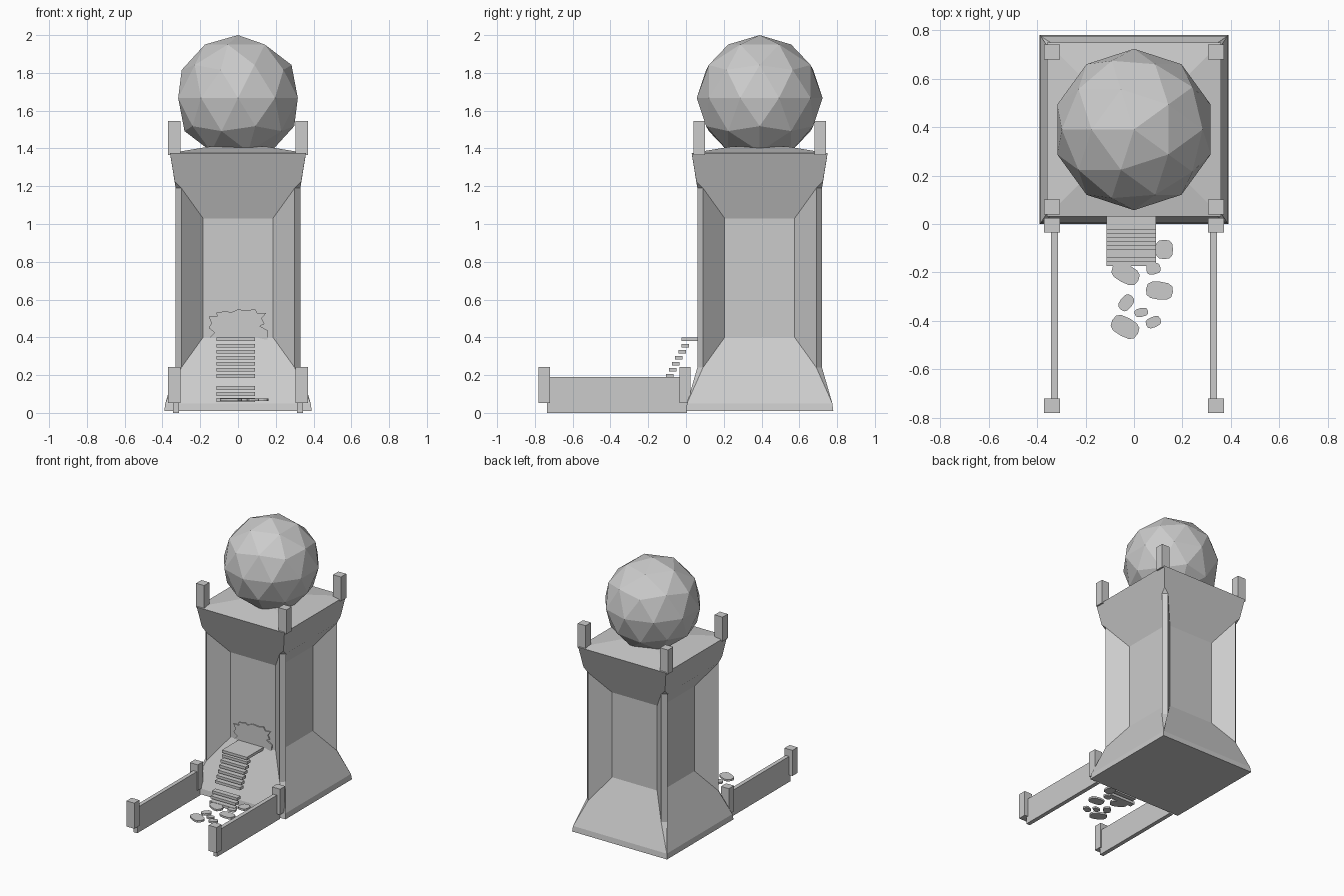
import bpy, bmesh, math
from mathutils import Matrix, Vector

if "Cube" in bpy.data.objects:
    bpy.data.objects.remove(bpy.data.objects["Cube"])

stone = bpy.data.materials.new("grey stone")
stone.use_nodes = True
GREY = (0.6, 0.6, 0.6, 1)
stone.diffuse_color = GREY
stone.node_tree.nodes["Principled BSDF"].inputs["Base Color"].default_value = GREY

CY = 0.39  # tower centre along y


def finish(name, bm):
    bmesh.ops.recalc_face_normals(bm, faces=bm.faces[:])
    mesh = bpy.data.meshes.new(name)
    bm.to_mesh(mesh)
    bm.free()
    mesh.materials.append(stone)
    obj = bpy.data.objects.new(name, mesh)
    bpy.context.collection.objects.link(obj)
    return obj


def box(name, centre, size):
    bm = bmesh.new()
    bmesh.ops.create_cube(bm, size=1)
    bmesh.ops.scale(bm, vec=size, verts=bm.verts)
    bmesh.ops.translate(bm, vec=centre, verts=bm.verts)
    return finish(name, bm)


def plate(name, outline, offset):
    """Extrude a closed outline of 3D points by an offset."""
    bm = bmesh.new()
    face = bm.faces.new([bm.verts.new(p) for p in outline])
    out = bmesh.ops.extrude_face_region(bm, geom=[face])
    moved = [v for v in out["geom"] if isinstance(v, bmesh.types.BMVert)]
    bmesh.ops.translate(bm, vec=offset, verts=moved)
    return finish(name, bm)


# Tower: one side with a recessed panel, repeated around the axis
def corner(half, z):
    return (half, -half, z)


foot, skirt = corner(0.39, 0.01), corner(0.385, 0.05)
low, panel_low = (0.30, -0.33, 0.24), (0.185, -0.213, 0.40)
panel_top, high = (0.185, -0.213, 1.03), (0.30, -0.33, 1.19)
lip, rim, crown = corner(0.335, 1.225), corner(0.36, 1.375), corner(0.15, 1.41)


def mirrored(p):
    return (-p[0], p[1], p[2])


def turned(p):
    return (-p[1], -p[0], p[2])


def band(points):
    return points + [mirrored(p) for p in reversed(points)]


side_faces = [
    band([foot, skirt]),
    band([skirt, low, panel_low]),
    band([panel_low, panel_top]),
    band([panel_top, high, lip, rim]),
    band([rim, crown]),
    [low, panel_low, panel_top, high],
    [mirrored(p) for p in (low, panel_low, panel_top, high)],
    [skirt, low, turned(low)],
    [low, high, turned(high), turned(low)],
    [high, lip, turned(high)],
]
bm = bmesh.new()
for quarter in range(4):
    spin = Matrix.Rotation(quarter * math.pi / 2, 3, 'Z')
    for pts in side_faces:
        bm.faces.new([bm.verts.new(spin @ Vector(p)) for p in pts])
for p in (foot, crown):
    bm.faces.new([bm.verts.new(Matrix.Rotation(k * math.pi / 2, 3, 'Z') @ Vector(p))
                  for k in range(4)])
bmesh.ops.remove_doubles(bm, verts=bm.verts[:], dist=0.001)
tower = finish("tower", bm)
tower.location.y = CY

# Faceted ball on the roof
bm = bmesh.new()
bmesh.ops.create_icosphere(bm, subdivisions=2, radius=0.333)
bmesh.ops.rotate(bm, matrix=Matrix.Rotation(math.pi, 3, 'Z'), verts=bm.verts)
bmesh.ops.translate(bm, vec=(0, CY, 1.667), verts=bm.verts)
finish("roof_ball", bm)

# Roof posts, side walls and wall posts
for sx, side in ((1, "left"), (-1, "right")):
    x = sx * 0.338
    for y, end in ((0.07, "front"), (0.71, "back")):
        box(f"roof_post_{end}_{side}", (x, y, 1.455), (0.065, 0.062, 0.18))
    box(f"wall_{side}", (sx * 0.328, -0.365, 0.095), (0.03, 0.74, 0.19))
    for y, end in ((-0.75, "front"), (-0.005, "back")):
        box(f"wall_post_{end}_{side}", (x, y, 0.147), (0.065, 0.06, 0.19))

# Landing and floating stair treads, one of them missing
box("landing", (-0.012, 0.075, 0.39), (0.205, 0.2, 0.02))
for i in range(1, 11):
    if i != 7:
        box(f"stair_tread_{i}", (-0.012, 0.012 - 0.0165 * i, 0.388 - 0.032 * i),
            (0.205, 0.04, 0.02))

# Broken doorway with a jagged outline
jagged = [(-0.1, 0.40), (-0.15, 0.4), (-0.125, 0.425), (-0.155, 0.45), (-0.14, 0.475),
          (-0.155, 0.51), (-0.11, 0.51), (-0.115, 0.53), (-0.06, 0.54), (-0.04, 0.53),
          (0.0, 0.548), (0.05, 0.542), (0.09, 0.55), (0.105, 0.525), (0.15, 0.53),
          (0.125, 0.5), (0.14, 0.47), (0.115, 0.46), (0.16, 0.435), (0.155, 0.385),
          (0.1, 0.40)]
plate("broken_doorway", [(x, CY - 0.212, z) for x, z in jagged], (0, -0.009, 0))

# Flat stepping stones: x, y, half sizes and turn
stones = [(-0.035, -0.205, 0.06, 0.038, -0.5), (0.125, -0.105, 0.036, 0.04, 0),
          (0.08, -0.185, 0.03, 0.023, 0.2), (0.105, -0.275, 0.056, 0.037, -0.1),
          (-0.032, -0.325, 0.036, 0.026, 0.9), (0.03, -0.365, 0.028, 0.018, 0.2),
          (0.08, -0.405, 0.032, 0.022, 0.4), (-0.037, -0.425, 0.06, 0.04, -0.5)]
for n, (cx, cy, rx, ry, turn) in enumerate(stones):
    ring = []
    for k in range(12):
        a = k * math.tau / 12
        # rounded box outline
        u = rx * math.copysign(abs(math.cos(a)) ** 0.7, math.cos(a))
        v = ry * math.copysign(abs(math.sin(a)) ** 0.7, math.sin(a))
        ring.append((cx + u * math.cos(turn) - v * math.sin(turn),
                     cy + u * math.sin(turn) + v * math.cos(turn), 0.062))
    plate(f"stepping_stone_{n + 1}", ring, (0, 0, 0.014))
